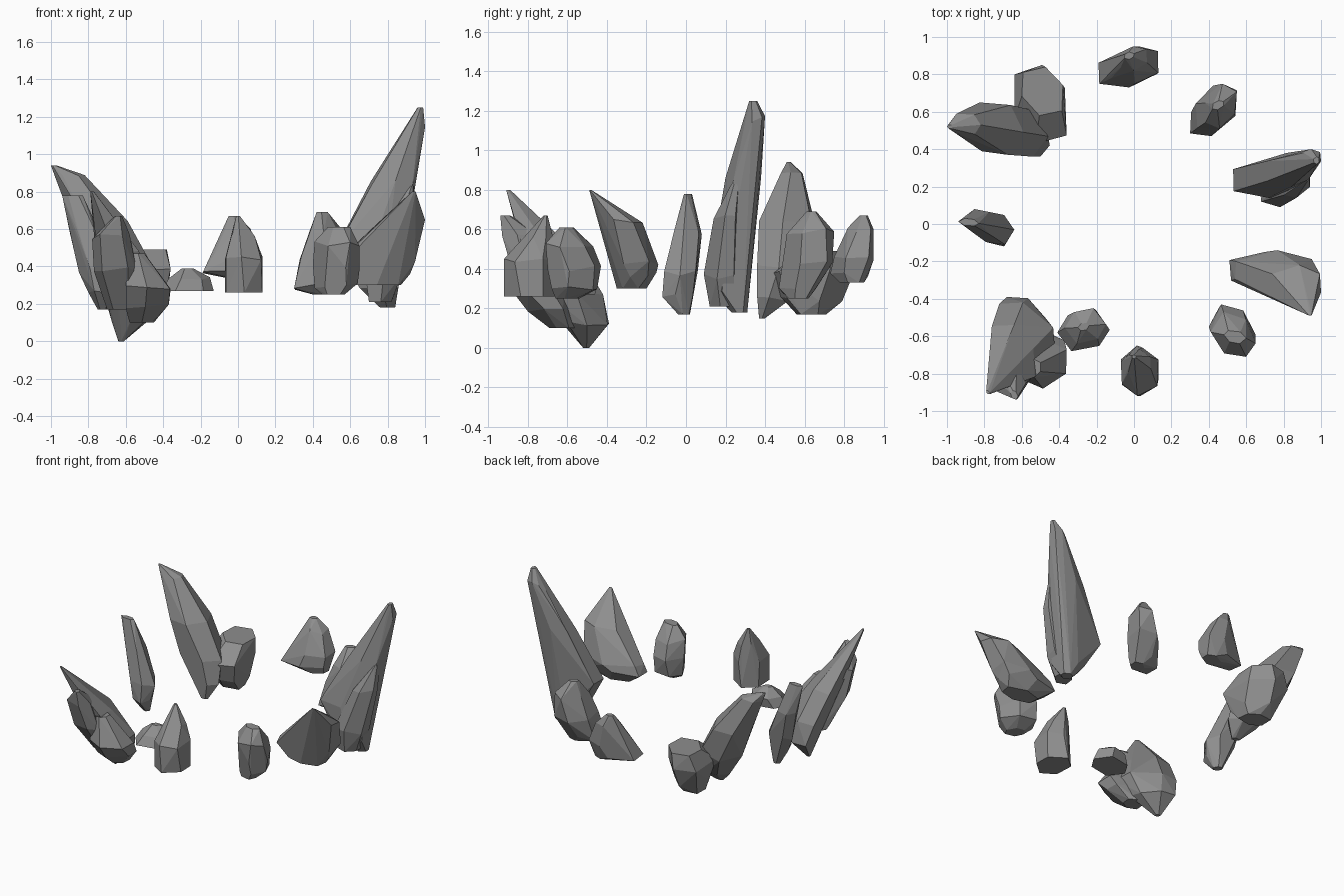
import bpy
import bmesh
import random
from math import sin, cos, tau, radians

cube = bpy.data.objects.get("Cube")
if cube:
    bpy.data.objects.remove(cube, do_unlink=True)

# One plain stone colour
stone = bpy.data.materials.new("grey_stone")
stone.use_nodes = True
stone.diffuse_color = (0.27, 0.27, 0.27, 1)
shader = next(n for n in stone.node_tree.nodes if n.type == "BSDF_PRINCIPLED")
shader.inputs["Base Color"].default_value = stone.diffuse_color
shader.inputs["Roughness"].default_value = 0.9

rng = random.Random(4)
POINTED = 0           # corners at the left and right ends
FLAT = radians(30)    # level sides at the left and right ends


def cut(z, x, y):
    """A level cross-section: height and extents, in hundredths."""
    return z / 100, [v / 100 for v in x], [v / 100 for v in y]


def fit(values, low, high):
    """Stretch values so that they span low to high."""
    a, b = min(values), max(values)
    return [low + (v - a) / (b - a) * (high - low) for v in values]


def rock(name, turn, skew, *cuts, sides=6):
    """Chiselled stone: the hull of irregular polygons set in each cut."""
    bm = bmesh.new()
    for i, (z, xs, ys) in enumerate(cuts):
        end = i in (0, len(cuts) - 1)
        angles = [turn + tau * k / sides + rng.uniform(-0.15, 0.15) for k in range(sides)]
        px = fit([cos(a) for a in angles], *xs)
        py = fit([sin(a + skew) for a in angles], *ys)
        wobble = 0 if end else 0.015
        for x, y in zip(px, py):
            bm.verts.new((x, y, z + rng.uniform(-wobble, wobble)))
    hull = bmesh.ops.convex_hull(bm, input=bm.verts[:])
    spare = {v for v in hull["geom_interior"] + hull["geom_unused"]
             if isinstance(v, bmesh.types.BMVert)}
    bmesh.ops.delete(bm, geom=list(spare), context="VERTS")
    # Merge nearly level neighbours into broad facets
    bmesh.ops.dissolve_limit(bm, angle_limit=radians(6), verts=bm.verts[:], edges=bm.edges[:])
    bmesh.ops.recalc_face_normals(bm, faces=bm.faces[:])
    mesh = bpy.data.meshes.new(name)
    bm.to_mesh(mesh)
    bm.free()
    mesh.materials.append(stone)
    bpy.context.collection.objects.link(bpy.data.objects.new(name, mesh))


# Stones along the back
rock("back_rock", FLAT, 0.2,
     cut(z=33, x=(-2, 11), y=(78, 90)),
     cut(z=37, x=(-19, 12), y=(73, 92)),
     cut(z=46, x=(-13, 13), y=(75, 95)),
     cut(z=60, x=(-8, 7), y=(82, 95)),
     cut(z=67, x=(-5, 0), y=(88, 92)))
rock("back_left_rock", FLAT, 0.3,
     cut(z=25, x=(40, 50), y=(52, 62)),
     cut(z=29, x=(30, 51), y=(47, 66)),
     cut(z=44, x=(33, 55), y=(49, 74)),
     cut(z=59, x=(38, 55), y=(51, 75)),
     cut(z=69, x=(42, 48), y=(61, 66)))

# Tall leaning spire with a spur
rock("left_spire", FLAT, 0.05,
     cut(z=18, x=(76, 84), y=(23, 31)),
     cut(z=28, x=(65, 86), y=(13, 32)),
     cut(z=50, x=(53, 88), y=(14, 34)),
     cut(z=85, x=(71, 94), y=(20, 38)),
     cut(z=116, x=(90, 100), y=(31, 40)),
     cut(z=125, x=(96, 99), y=(32, 36)))
rock("left_spire_spur", FLAT, 0.3,
     cut(z=21, x=(70, 82), y=(12, 26)),
     cut(z=36, x=(68, 88), y=(9, 27)),
     cut(z=66, x=(80, 94), y=(14, 27)),
     cut(z=83, x=(92, 94), y=(23, 27)))

# Stones along the front
rock("front_left_shard", FLAT, 0,
     cut(z=30, x=(62, 87), y=(-35, -20)),
     cut(z=37, x=(51, 92), y=(-34, -15)),
     cut(z=43, x=(54, 95), y=(-36, -14)),
     cut(z=64, x=(74, 100), y=(-42, -22)),
     cut(z=80, x=(93, 95), y=(-49, -48)))
rock("front_left_rock", POINTED, -0.25,
     cut(z=25, x=(45, 57), y=(-66, -54)),
     cut(z=30, x=(41, 64), y=(-68, -45)),
     cut(z=40, x=(40, 65), y=(-70, -43)),
     cut(z=52, x=(41, 65), y=(-71, -47)),
     cut(z=61, x=(48, 60), y=(-64, -57)))
rock("front_rock", FLAT, 0,
     cut(z=26, x=(-7, 13), y=(-92, -65)),
     cut(z=44, x=(-7, 13), y=(-92, -66)),
     cut(z=56, x=(-3, 9), y=(-82, -67)),
     cut(z=67, x=(-1, 1), y=(-72, -70)))
rock("small_front_rock", POINTED, 0.15,
     cut(z=27, x=(-41, -13), y=(-68, -46)),
     cut(z=33, x=(-37, -15), y=(-64, -45)),
     cut(z=39, x=(-30, -24), y=(-57, -53)))

# Clustered shards at the front right corner
rock("front_right_shard", FLAT, -0.5,
     cut(z=0, x=(-64, -61), y=(-52, -49)),
     cut(z=12, x=(-68, -47), y=(-62, -39)),
     cut(z=28, x=(-72, -42), y=(-72, -42)),
     cut(z=47, x=(-76, -53), y=(-82, -54)),
     cut(z=80, x=(-79, -77), y=(-91, -89)))
rock("front_right_outer_shard", POINTED, -0.3,
     cut(z=17, x=(-70, -55), y=(-72, -55)),
     cut(z=38, x=(-77, -54), y=(-88, -62)),
     cut(z=56, x=(-78, -58), y=(-93, -72)),
     cut(z=67, x=(-66, -62), y=(-94, -89)))
rock("front_right_inner_rock", FLAT, 0.15,
     cut(z=10, x=(-58, -45), y=(-69, -56)),
     cut(z=19, x=(-60, -37), y=(-80, -58)),
     cut(z=29, x=(-60, -36), y=(-88, -62)),
     cut(z=47, x=(-58, -50), y=(-82, -72)))

# Slim stone on the right
rock("right_rock", POINTED, -0.2,
     cut(z=17, x=(-75, -69), y=(-4, 2)),
     cut(z=27, x=(-80, -66), y=(-12, 4)),
     cut(z=38, x=(-85, -64), y=(-11, 6)),
     cut(z=58, x=(-90, -73), y=(-6, 8)),
     cut(z=78, x=(-94, -83), y=(-1, 3)))

# Large shard and its neighbour at the back right corner
rock("back_right_shard", POINTED, -0.1,
     cut(z=15, x=(-57, -51), y=(37, 40)),
     cut(z=25, x=(-66, -45), y=(36, 52)),
     cut(z=42, x=(-80, -46), y=(36, 63)),
     cut(z=64, x=(-89, -59), y=(37, 65)),
     cut(z=89, x=(-98, -82), y=(48, 59)),
     cut(z=94, x=(-100, -97), y=(51, 53)))
rock("back_right_rock", FLAT, -0.25,
     cut(z=17, x=(-58, -40), y=(56, 71)),
     cut(z=25, x=(-61, -38), y=(48, 79)),
     cut(z=38, x=(-64, -36), y=(43, 85)),
     cut(z=49, x=(-60, -38), y=(58, 84)))
